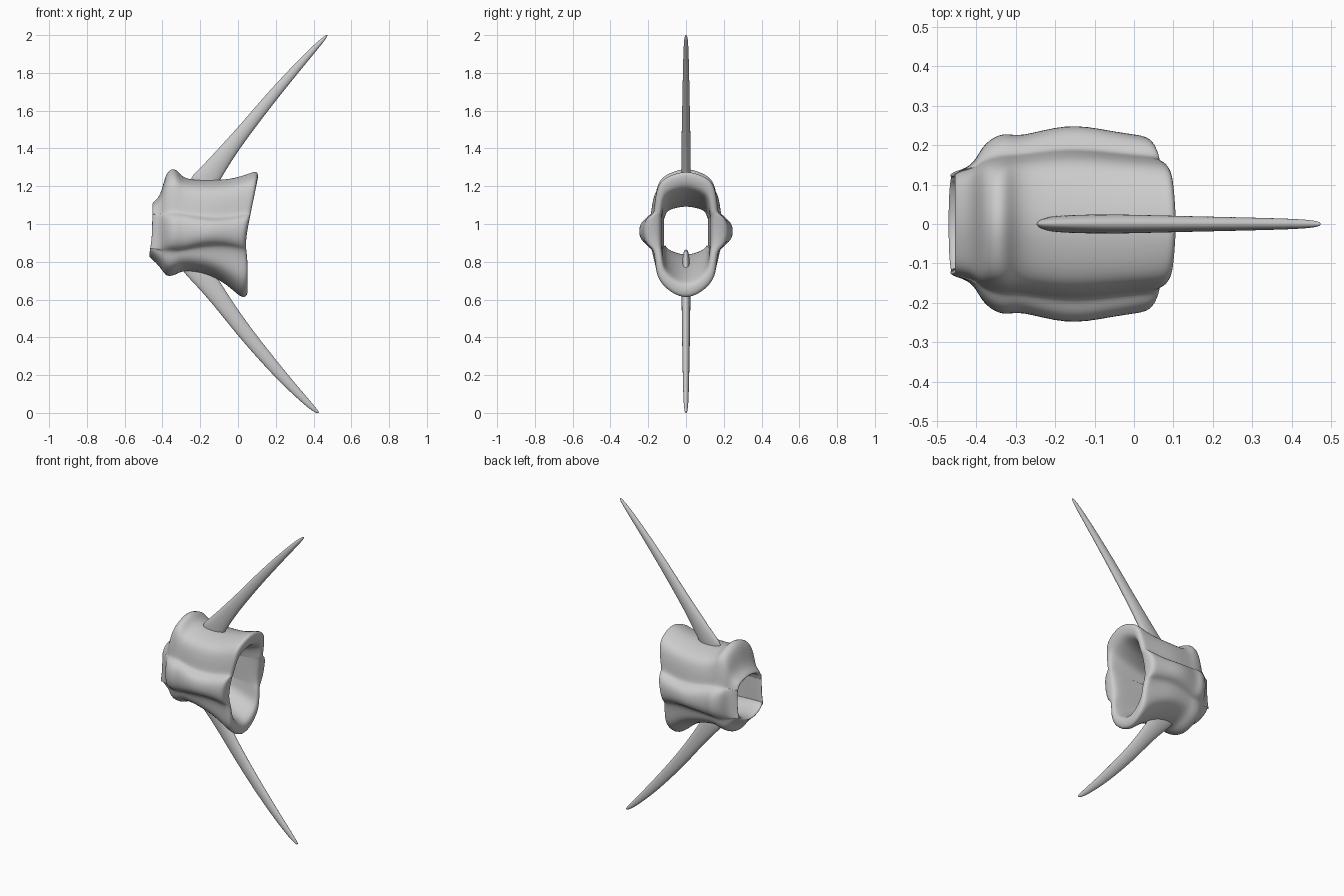
import bpy, bmesh, math
from mathutils import Vector

if "Cube" in bpy.data.objects:
    bpy.data.objects.remove(bpy.data.objects["Cube"])

ZC = 0.96

# Half cross-section of the body: (side, height, flange share), top to bottom.
# Rows with a fourth value use it as height in flange half-heights instead.
SECTION = [(0, 1, 0), (.4, .95, 0), (.8, .85, 0), (.94, .68, 0), (1, .42, 0),
           (1, 0, .06, 1.2), (1, 0, .6, 1.05), (1, 0, 1.05, .55), (1, 0, 1.08, -.4),
           (1, 0, .65, -1), (1, 0, .06, -1.2),
           (.96, -.5, 0), (.9, -.72, 0), (.48, -.91, 0), (0, -1, 0)]

# Stations: x, top, bottom, half width, flange depth
OUTER = [(-.476, 1.105, .825, .122, 0), (-.46, 1.12, .815, .135, 0),
         (-.405, 1.16, .76, .14, .01), (-.382, 1.29, .71, .16, .045),
         (-.325, 1.305, .725, .17, .062), (-.295, 1.24, .75, .17, .045),
         (-.17, 1.235, .735, .188, .066), (-.06, 1.24, .675, .176, .057),
         (.012, 1.275, .60, .168, .055), (.05, 1.29, .60, .166, .05)]
INNER = [(.055, 1.215, .665, .135, .012), (.03, 1.18, .69, .126, 0), (-.1, 1.125, .75, .126, 0),
         (-.3, 1.10, .82, .124, 0), (-.455, 1.09, .842, .113, 0)]


def add_mesh(name, bm):
    bmesh.ops.recalc_face_normals(bm, faces=bm.faces)
    me = bpy.data.meshes.new(name)
    bm.to_mesh(me)
    bm.free()
    for p in me.polygons:
        p.use_smooth = True
    ob = bpy.data.objects.new(name, me)
    bpy.context.collection.objects.link(ob)
    sub = ob.modifiers.new("smooth", 'SUBSURF')
    sub.levels = sub.render_levels = 2
    return ob


def bridge(bm, a, b):
    n = len(a)
    for i in range(n):
        bm.faces.new((a[i], a[(i + 1) % n], b[(i + 1) % n], b[i]))


def body_ring(bm, st):
    x, top, bot, w, fl = st
    h = .058 + .024 * min(1, abs(x + .13) / .17) ** 2
    half = []
    for u, v, f, *k in SECTION:
        z = ZC + (k[0] * h if k else v * ((top - ZC) if v > 0 else (ZC - bot)))
        # the open right rim leans outwards at its top and bottom
        lean = max(0, min(1, (x + .17) / .2))
        dx = lean * (.055 * max(0, (z - .98) / .27) - .012 * max(0, 1 - abs(z - .9) / .1))
        if x < -.44:
            dx = .016 * min(1, max(0, (z - .84) / .1))
        half.append(Vector((x + dx, w * u + fl * f, z)))
    mirror = [Vector((p.x, -p.y, p.z)) for p in reversed(half[1:-1])]
    return [bm.verts.new(p) for p in half + mirror]


# Hollow vertebra body: outer skin, rim and inner canal in one closed loft
bm = bmesh.new()
rings = [body_ring(bm, s) for s in OUTER + INNER]
for i, r in enumerate(rings):
    bridge(bm, r, rings[(i + 1) % len(rings)])
add_mesh("body", bm)


def spine(name, path):
    """Flat tapering blade in the y = 0 plane; path is (x, z, half width, half thickness)."""
    bm = bmesh.new()
    rings = []
    for i, (x, z, r, t) in enumerate(path):
        a, b = path[max(i - 1, 0)], path[min(i + 1, len(path) - 1)]
        d = Vector((b[0] - a[0], 0, b[1] - a[1])).normalized()
        side = Vector((d.z, 0, -d.x))
        rings.append([bm.verts.new(Vector((x, 0, z)) + side * r * math.cos(k * math.pi / 6)
                                   + Vector((0, t * math.sin(k * math.pi / 6), 0)))
                      for k in range(12)])
    for a, b in zip(rings, rings[1:]):
        bridge(bm, a, b)
    bm.faces.new(rings[0])
    bm.faces.new(rings[-1])
    add_mesh(name, bm)


# Upper and lower spines
spine("upper_spine", [(-.215, 1.18, .08, .02), (-.16, 1.245, .066, .024), (-.06, 1.38, .047, .026),
                      (.05, 1.515, .037, .023), (.17, 1.665, .032, .02), (.34, 1.86, .022, .016),
                      (.445, 1.972, .013, .012), (.474, 2.001, .004, .005)])
spine("lower_spine", [(-.28, .85, .07, .018), (-.225, .775, .072, .022), (-.155, .685, .057, .024),
                      (-.06, .555, .046, .024), (.04, .42, .041, .022), (.225, .2, .032, .018),
                      (.36, .06, .02, .014), (.41, .012, .012, .009), (.428, .0, .004, .004)])
